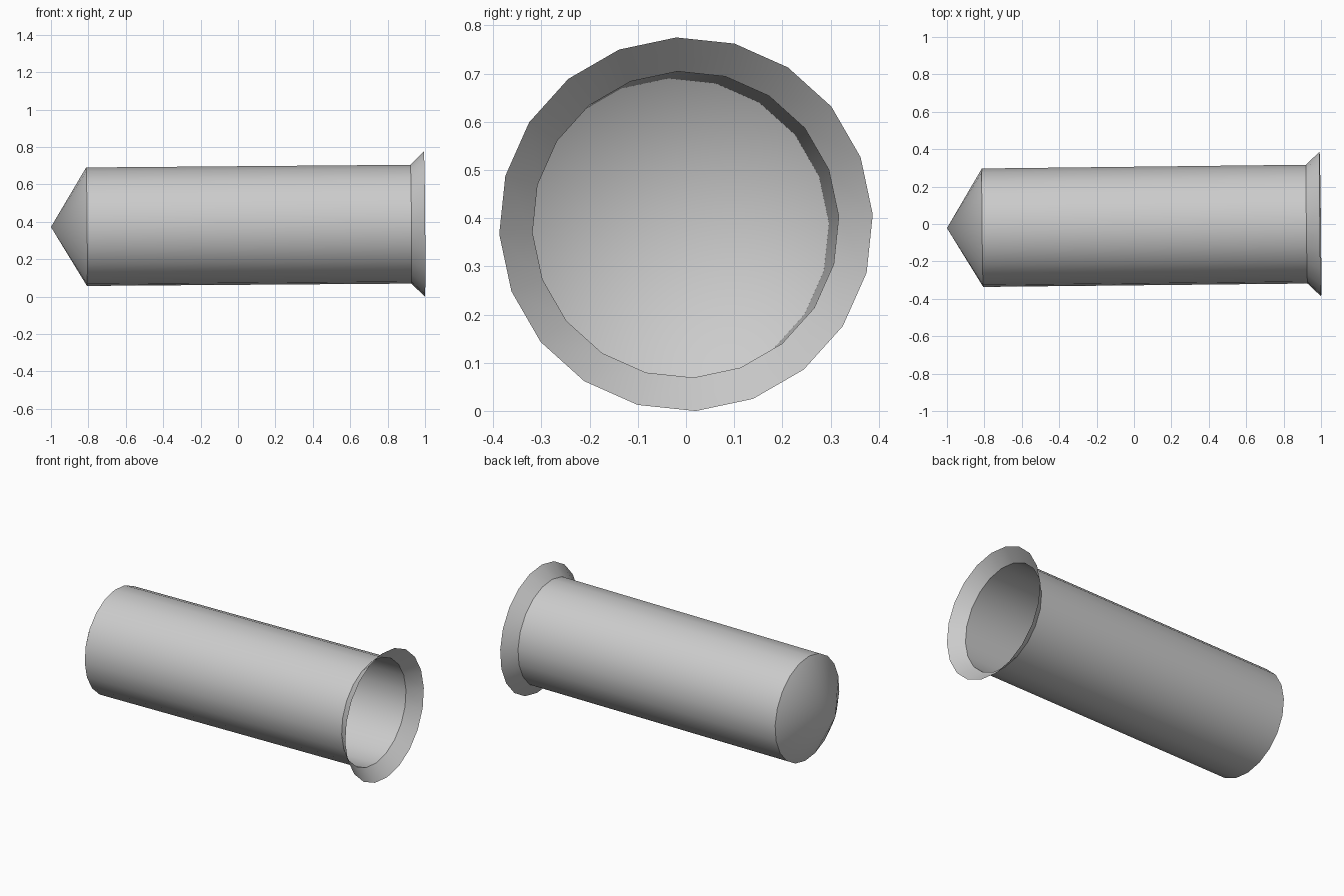
import bpy, bmesh, math
from mathutils import Vector

cube = bpy.data.objects.get("Cube")
if cube:
    bpy.data.objects.remove(cube, do_unlink=True)

SIDES = 20
PHASE = math.radians(3)

# Slightly tilted centre line, from the pointed tip to the open mouth
TIP = Vector((-1.0, -0.022, 0.372))
MOUTH = Vector((0.9965, 0.0, 0.3875))
axis = (MOUTH - TIP).normalized()
side = (Vector((0, 1, 0)) - axis * axis.y).normalized()
up = axis.cross(side)

grey = bpy.data.materials.new("light grey")
grey.use_nodes = True
grey.diffuse_color = (0.6, 0.6, 0.6, 1)
grey.node_tree.nodes["Principled BSDF"].inputs["Base Color"].default_value = (0.6, 0.6, 0.6, 1)


def ring(bm, x, radius):
    """Ring of vertices around the centre line; a zero radius gives one point."""
    centre = TIP.lerp(MOUTH, (x - TIP.x) / (MOUTH.x - TIP.x))
    if radius == 0:
        return [bm.verts.new(centre)] * SIDES
    angles = [PHASE + math.tau * i / SIDES for i in range(SIDES)]
    return [bm.verts.new(centre + radius * (math.cos(a) * side + math.sin(a) * up))
            for a in angles]


def thin_shell(name, start, end):
    """Open thin wall between two (x, radius) stations, facing outward."""
    bm = bmesh.new()
    a, b = ring(bm, *start), ring(bm, *end)
    for i in range(SIDES):
        j = (i + 1) % SIDES
        corners = [a[j], a[i], b[i], b[j]]
        bm.faces.new(list(dict.fromkeys(corners)))
    for f in bm.faces:
        mid = f.calc_center_median()
        centre = TIP + axis * (mid - TIP).dot(axis)
        f.normal_update()
        if f.normal.dot(mid - centre) < 0:
            f.normal_flip()
    mesh = bpy.data.meshes.new(name)
    bm.to_mesh(mesh)
    bm.free()
    mesh.materials.append(grey)
    obj = bpy.data.objects.new(name, mesh)
    bpy.context.collection.objects.link(obj)
    bpy.ops.object.select_all(action='DESELECT')
    obj.select_set(True)
    bpy.context.view_layer.objects.active = obj
    bpy.ops.object.shade_smooth_by_angle(angle=math.radians(30))


# Pointed closed end, long tube, and flared open mouth
tip, shoulder, neck, lip = (-1.0, 0), (-0.81, 0.317), (0.924, 0.318), (0.9965, 0.388)
thin_shell("nose_cone", tip, shoulder)
thin_shell("tube_body", shoulder, neck)
thin_shell("flared_rim", neck, lip)
